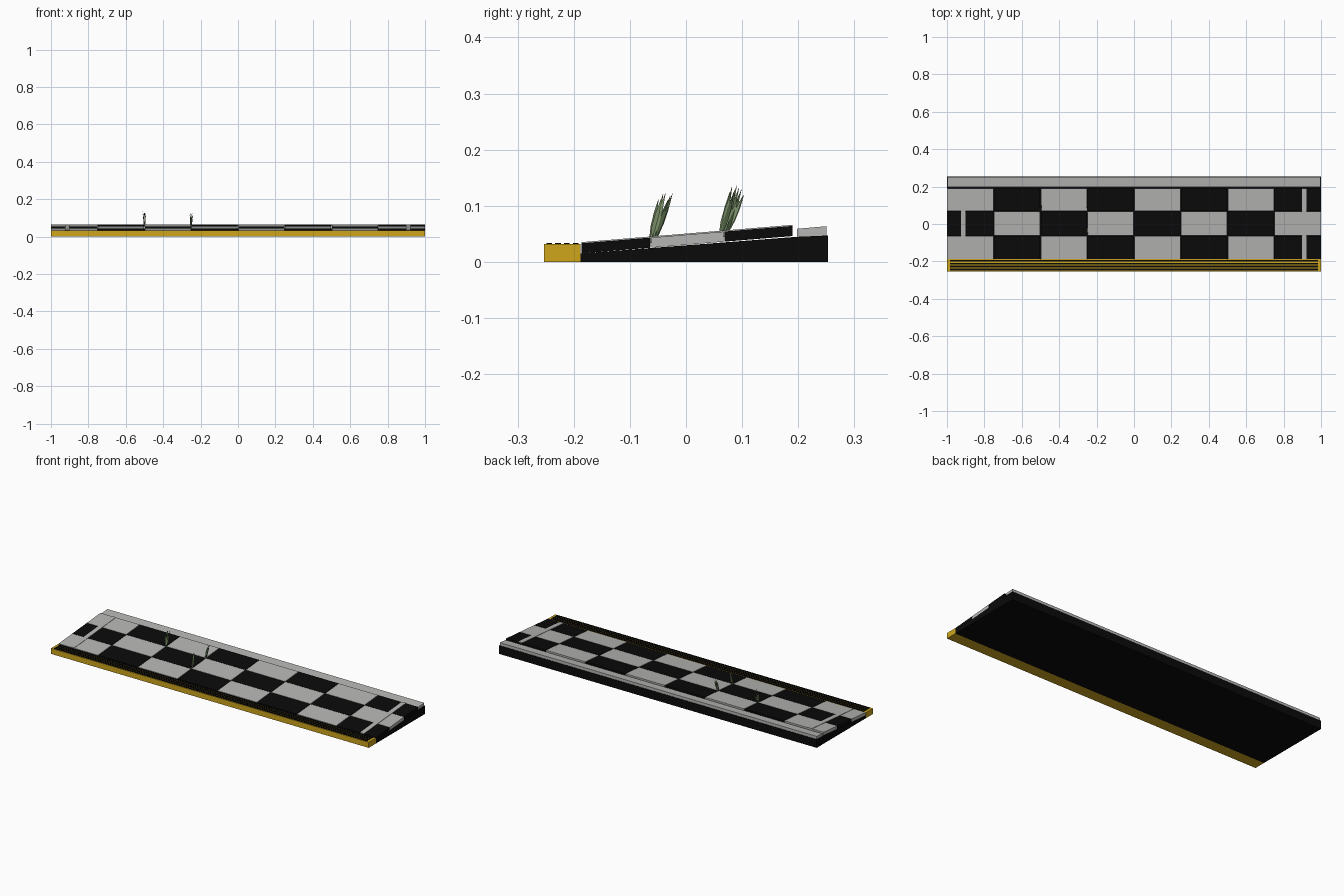
import bpy, bmesh, math, random

if "Cube" in bpy.data.objects:
    bpy.data.objects.remove(bpy.data.objects["Cube"])

random.seed(4)


def material(name, rgb):
    m = bpy.data.materials.new(name)
    m.diffuse_color = (*rgb, 1)
    m.use_nodes = True
    m.node_tree.nodes["Principled BSDF"].inputs["Base Color"].default_value = m.diffuse_color
    return m


BLACK = material("black", (0.003, 0.003, 0.003))
GREY = material("light grey", (0.46, 0.46, 0.45))
YELLOW = material("yellow", (0.62, 0.38, 0.012))
GREEN = material("leaf green", (0.20, 0.28, 0.14))
DARK_GREEN = material("dark leaf green", (0.07, 0.11, 0.05))


def finish(name, bm, mats):
    bmesh.ops.recalc_face_normals(bm, faces=bm.faces)
    mesh = bpy.data.meshes.new(name)
    bm.to_mesh(mesh)
    bm.free()
    for m in mats:
        mesh.materials.append(m)
    obj = bpy.data.objects.new(name, mesh)
    bpy.context.collection.objects.link(obj)
    return obj


def prism(name, profile, x0, x1, mat):
    """Extrude a y-z profile from x0 to x1."""
    bm = bmesh.new()
    a = [bm.verts.new((x0, y, z)) for y, z in profile]
    b = [bm.verts.new((x1, y, z)) for y, z in profile]
    bm.faces.new(a)
    bm.faces.new(b[::-1])
    for i in range(len(a)):
        j = (i + 1) % len(a)
        bm.faces.new((a[i], a[j], b[j], b[i]))
    return finish(name, bm, [mat])


def slope(y):
    """Height of the sloping tiled surface."""
    return 0.033 + (y + 0.188) * 0.082


def slab(name, x0, x1, y0, y1, low, high, mat):
    """Sloping plate with offsets from the tiled surface."""
    return prism(name, [(y0, slope(y0) + low), (y1, slope(y1) + low),
                        (y1, slope(y1) + high), (y0, slope(y0) + high)], x0, x1, mat)


# Wedge-shaped base under the tiles and rear rail
prism("base", [(-0.188, 0), (0.253, 0), (0.253, 0.047), (0.195, 0.0445),
               (-0.188, slope(-0.188) - 0.018)], -1, 1, BLACK)

# Checkered tiles: three rows of eight
rows = [(-0.186, -0.0635), (-0.0615, 0.0665), (0.0685, 0.19)]
for r, (y0, y1) in enumerate(rows):
    for c in range(8):
        x = -1 + c * 0.25
        slab("tile", x + 0.0015, x + 0.2485, y0, y1, -0.018, 0,
             GREY if (r + c) % 2 == 0 else BLACK)

# Narrow cross strips near both ends
for x in (-0.913, 0.911):
    slab("cross_strip", x - 0.0125, x + 0.0125, -0.186, 0.19, -0.01, 0.002, GREY)

# Rear rail
prism("rear_rail", [(0.198, 0.0445), (0.25, 0.0468), (0.25, 0.0635), (0.198, 0.059)],
      -0.997, 0.997, GREY)

# Front kerb with black grip ribs
prism("kerb", [(-0.253, 0), (-0.188, 0), (-0.188, 0.0315), (-0.253, 0.0315)], -1, 1, YELLOW)
for i in range(4):
    y = -0.244 + i * 0.0158
    prism("grip_rib", [(y - 0.005, 0.031), (y + 0.005, 0.031),
                       (y + 0.005, 0.034), (y - 0.005, 0.034)], -0.985, 0.985, BLACK)


# Grass tufts growing from the tile joints
def tuft(x, y, height):
    bm = bmesh.new()
    z = slope(y) - 0.004
    for k in range(7):
        t = k / 6
        ang = math.radians(random.uniform(55, 125))
        lean_y = 0.016 + 0.013 * t
        lean_x = random.uniform(-0.009, 0.009)
        h = height * random.uniform(0.78, 1) if k != 3 else height
        by = y - 0.008 + 0.012 * t
        bx = x + random.uniform(-0.004, 0.004)
        pairs = []
        for s, w in ((0, 0.001), (0.35, 0.0042), (0.65, 0.0035), (1, 0.0003)):
            cx, cy = bx + lean_x * s * s, by + lean_y * s
            dx, dy = w * math.cos(ang), w * math.sin(ang)
            pairs.append((bm.verts.new((cx - dx, cy - dy, z + h * s)),
                          bm.verts.new((cx + dx, cy + dy, z + h * s))))
        for p, q in zip(pairs, pairs[1:]):
            bm.faces.new((p[0], p[1], q[1], q[0])).material_index = k % 3 == 2
    finish("grass_tuft", bm, [GREEN, DARK_GREEN])


for x, y, h in ((-0.5, 0.07, 0.086), (-0.25, 0.068, 0.076), (-0.25, -0.057, 0.083)):
    tuft(x, y, h)
